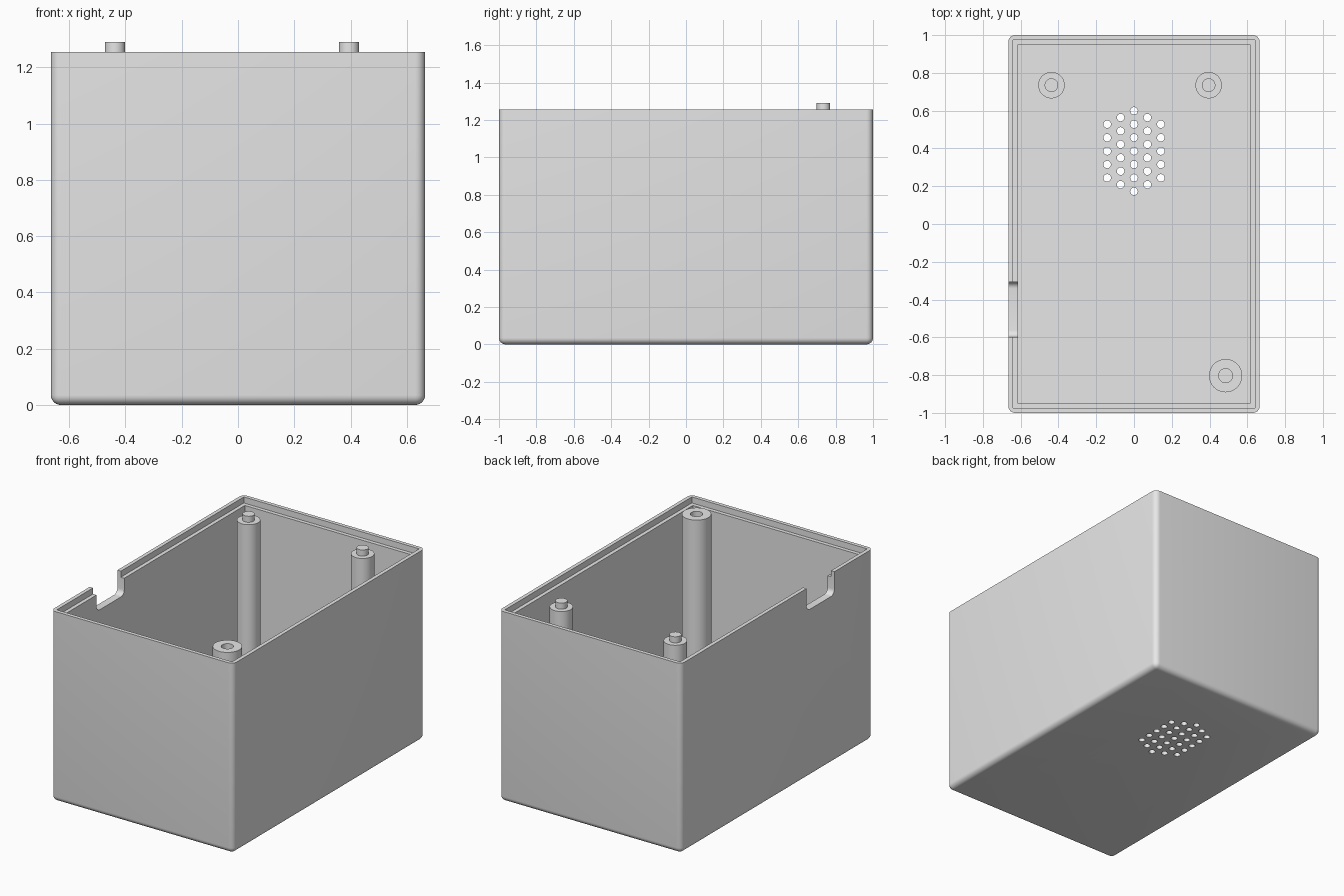
import bpy, bmesh, math
from mathutils import Matrix, Vector

cube = bpy.data.objects.get("Cube")
if cube:
    bpy.data.objects.remove(cube, do_unlink=True)

W, D, H = 1.33, 2.0, 1.255      # outer size
WALL, LIP, STEP = 0.05, 0.025, 0.04
ROUND = 0.035

grey = bpy.data.materials.new("plain grey")
grey.use_nodes = True
grey.diffuse_color = (0.8, 0.8, 0.8, 1)
grey.node_tree.nodes["Principled BSDF"].inputs["Base Color"].default_value = (0.8, 0.8, 0.8, 1)


def make_object(name, bm):
    bmesh.ops.recalc_face_normals(bm, faces=bm.faces)
    mesh = bpy.data.meshes.new(name)
    bm.to_mesh(mesh)
    bm.free()
    mesh.materials.append(grey)
    obj = bpy.data.objects.new(name, mesh)
    bpy.context.collection.objects.link(obj)
    return obj


def box(name, low, high, rounded=None, radius=ROUND):
    """Box between two corners; edges chosen by the rounded test get a fillet."""
    low, high = Vector(low), Vector(high)
    bm = bmesh.new()
    bmesh.ops.create_cube(bm, size=1)
    for v in bm.verts:
        v.co = Vector(((low[i] + high[i]) / 2 + v.co[i] * (high[i] - low[i]) for i in range(3)))
    if rounded:
        edges = [e for e in bm.edges if rounded(e, low, high)]
        bmesh.ops.bevel(bm, geom=edges, offset=radius, segments=6, profile=0.5, affect='EDGES')
    return make_object(name, bm)


def at_bottom(e, low, high):
    return all(abs(v.co.z - low.z) < 1e-5 for v in e.verts)


def upright_or_bottom(e, low, high):
    return abs(e.verts[0].co.z - e.verts[1].co.z) > 0.1 or at_bottom(e, low, high)


def bottom_along_x(e, low, high):
    return at_bottom(e, low, high) and abs(e.verts[0].co.x - e.verts[1].co.x) > 0.1


def select_only(obj):
    bpy.ops.object.select_all(action='DESELECT')
    obj.select_set(True)
    bpy.context.view_layer.objects.active = obj


def cut(target, cutter):
    cutter.hide_render = True
    mod = target.modifiers.new("cut", 'BOOLEAN')
    mod.operation, mod.solver, mod.object = 'DIFFERENCE', 'EXACT', cutter
    select_only(target)
    bpy.ops.object.modifier_apply(modifier=mod.name)
    bpy.data.objects.remove(cutter, do_unlink=True)


def smooth(obj):
    select_only(obj)
    bpy.ops.object.shade_smooth_by_angle(angle=math.radians(35))


def lathe(name, profile, x, y, steps=40):
    """Turn a (radius, height) profile around an upright axis at x, y."""
    bm = bmesh.new()
    verts = [bm.verts.new((r, 0, z)) for r, z in profile]
    edges = [bm.edges.new(pair) for pair in zip(verts, verts[1:])]
    bmesh.ops.spin(bm, geom=verts + edges, cent=(0, 0, 0), axis=(0, 0, 1),
                   angle=2 * math.pi, steps=steps, use_duplicate=False)
    bmesh.ops.remove_doubles(bm, verts=bm.verts, dist=1e-4)
    bmesh.ops.translate(bm, verts=bm.verts, vec=(x, y, 0))
    obj = make_object(name, bm)
    smooth(obj)
    return obj


# Case: rounded outside, hollow inside, stepped rim
case = box("case", (-W / 2, -D / 2, 0), (W / 2, D / 2, H), upright_or_bottom)
inx, iny = W / 2 - WALL, D / 2 - WALL
cut(case, box("cavity_cutter", (-inx, -iny, WALL), (inx, iny, H + 0.2)))
lx, ly = W / 2 - LIP, D / 2 - LIP
cut(case, box("rim_cutter", (-lx, -ly, H - STEP), (lx, ly, H + 0.3)))

# Cable notch in the side wall
cut(case, box("notch_cutter", (-W / 2 - 0.1, -0.597, H - 0.15), (-inx + 0.1, -0.307, H + 0.4),
              bottom_along_x))

# Hexagonal grid of vent holes in the floor
pitch = 0.071
bm = bmesh.new()
for col in range(-2, 3):
    count = 7 - abs(col)
    for row in range(count):
        place = Matrix.Translation((col * pitch, 0.386 + (row - (count - 1) / 2) * pitch, WALL / 2))
        bmesh.ops.create_cone(bm, cap_ends=True, segments=20, radius1=0.02, radius2=0.02,
                              depth=WALL * 3, matrix=place)
cut(case, make_object("vent_cutter", bm))
smooth(case)

# Two posts with locating pins
base, top = WALL - 0.005, 1.25
pin_post = [(0, base), (0.07, base), (0.07, top), (0.036, top), (0.036, 1.29), (0, 1.29)]
lathe("right_pin_post", pin_post, -0.437, 0.735)
lathe("left_pin_post", pin_post, 0.395, 0.735)

# Screw post with a blind hole
screw_post = [(0, base), (0.088, base), (0.088, top), (0.037, top), (0.037, 0.9), (0, 0.9)]
lathe("screw_post", screw_post, 0.485, -0.803)
